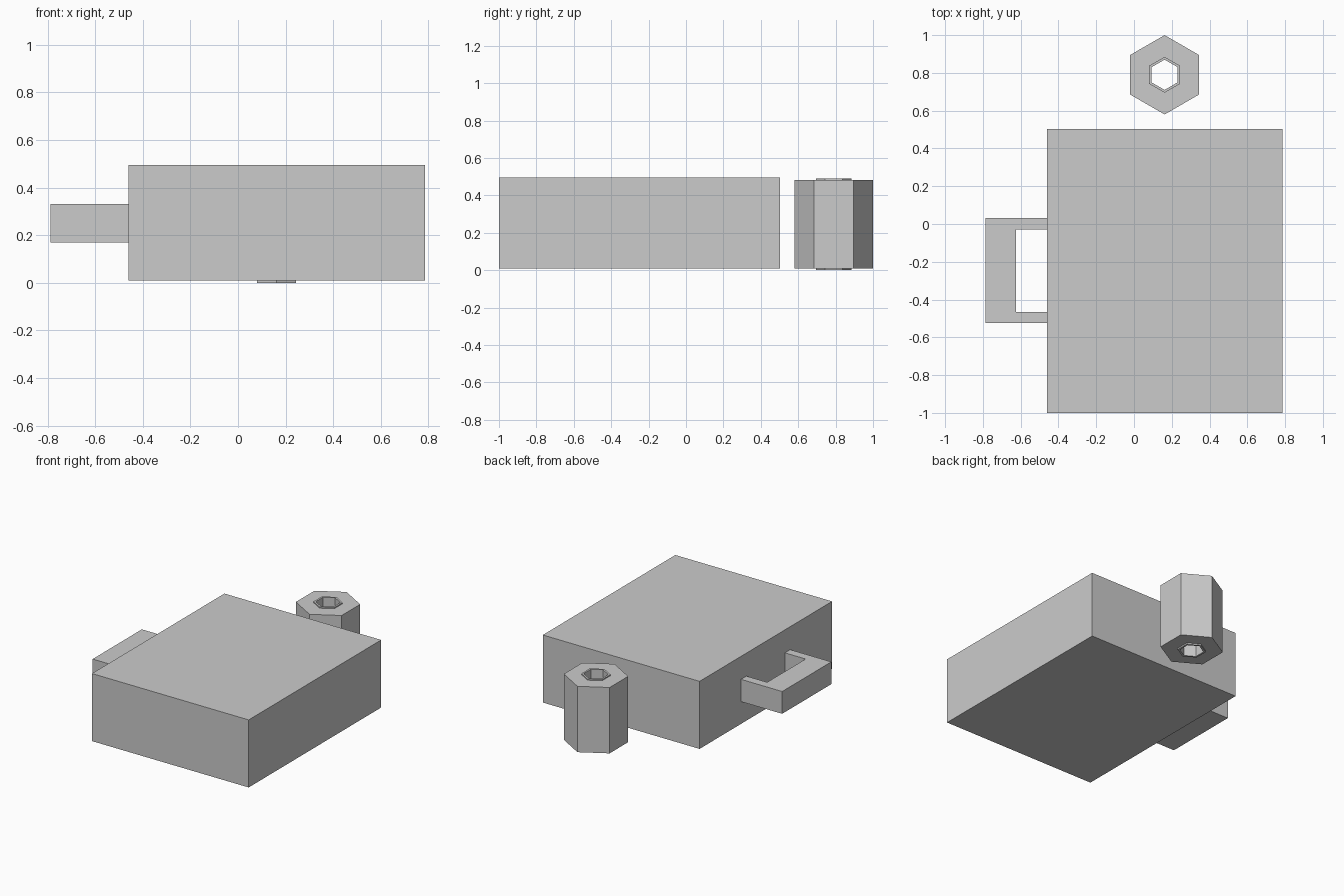
import bpy, bmesh
from math import sin, cos, pi

if "Cube" in bpy.data.objects:
    bpy.data.objects.remove(bpy.data.objects["Cube"])


def make_object(name, bm):
    bmesh.ops.recalc_face_normals(bm, faces=bm.faces)
    mesh = bpy.data.meshes.new(name)
    bm.to_mesh(mesh)
    bm.free()
    obj = bpy.data.objects.new(name, mesh)
    bpy.context.collection.objects.link(obj)
    return obj


def prism(name, outline, z0, z1):
    bm = bmesh.new()
    face = bm.faces.new([bm.verts.new((x, y, z0)) for x, y in outline])
    top = bmesh.ops.extrude_face_region(bm, geom=[face], use_keep_orig=True)["geom"]
    verts = [v for v in top if isinstance(v, bmesh.types.BMVert)]
    bmesh.ops.translate(bm, verts=verts, vec=(0, 0, z1 - z0))
    return make_object(name, bm)


def hex_ring(name, profile, center):
    # closed (radius, z) profile swept around six sides
    bm = bmesh.new()
    rings = []
    for i in range(6):
        a = pi / 2 + i * pi / 3
        rings.append([bm.verts.new((center[0] + r * cos(a), center[1] + r * sin(a), z))
                      for r, z in profile])
    n = len(profile)
    for i in range(6):
        a, b = rings[i], rings[(i + 1) % 6]
        for j in range(n):
            k = (j + 1) % n
            bm.faces.new((a[j], b[j], b[k], a[k]))
    return make_object(name, bm)


# Main block
prism("body", [(-0.46, -1), (0.785, -1), (0.785, 0.503), (-0.46, 0.503)], 0.01, 0.495)

# U-shaped side handle
prism("handle", [(-0.46, -0.525), (-0.46, -0.465), (-0.625, -0.465), (-0.625, -0.028),
                 (-0.46, -0.028), (-0.46, 0.033), (-0.787, 0.033), (-0.787, -0.525)],
      0.17, 0.33)

# Hexagonal tube with a thin raised lip around the bore at both ends
hex_ring("hex_tube", [(0.08, 0), (0.095, 0), (0.095, 0.01), (0.21, 0.01),
                      (0.21, 0.483), (0.095, 0.483), (0.095, 0.491), (0.08, 0.491)],
         (0.162, 0.79))
